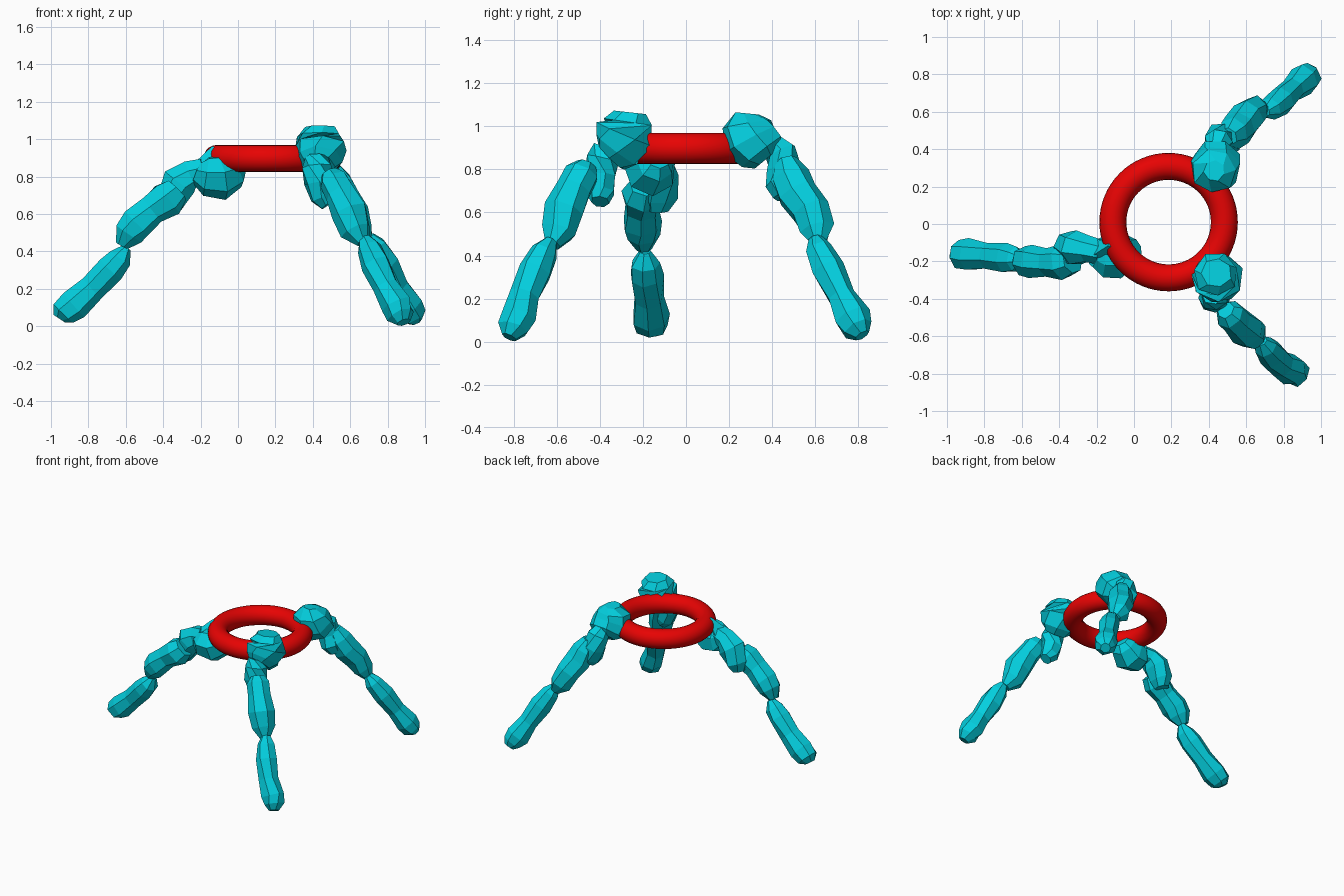
import bpy, bmesh, math, random
from mathutils import Vector

random.seed(4)


def material(name, rgb):
    m = bpy.data.materials.new(name)
    m.diffuse_color = (*rgb, 1)
    return m


TEAL = material("teal", (0.001, 0.62, 0.73))
RED = material("red", (0.8, 0.001, 0.001))


def lump_chain(name, pts, sides=7, rough=0.08):
    """Faceted, slightly uneven tube through (x, y, z, radius) points with blunt ends."""
    P = [Vector(p[:3]) for p in pts]
    R = [p[3] for p in pts]
    bm = bmesh.new()
    rings = []
    for i, p in enumerate(P):
        t = (P[min(i + 1, len(P) - 1)] - P[max(i - 1, 0)]).normalized()
        u = t.cross(Vector((0.1, 0.2, 1))).normalized()
        v = t.cross(u)
        ring = []
        for k in range(sides):
            a = 2 * math.pi * k / sides
            r = R[i] * (1.06 + random.uniform(-rough, rough))
            ring.append(bm.verts.new(p + (u * math.cos(a) + v * math.sin(a)) * r))
        rings.append(ring)
    for a, b in zip(rings, rings[1:]):
        for k in range(sides):
            j = (k + 1) % sides
            bm.faces.new((a[k], a[j], b[j], b[k]))
    bm.faces.new(rings[0][::-1])
    bm.faces.new(rings[-1])
    bmesh.ops.recalc_face_normals(bm, faces=bm.faces)
    me = bpy.data.meshes.new(name)
    bm.to_mesh(me)
    bm.free()
    me.materials.append(TEAL)
    ob = bpy.data.objects.new(name, me)
    bpy.context.collection.objects.link(ob)


# Ring seat
bpy.ops.mesh.primitive_torus_add(location=(0.185, 0.01, 0.897), major_radius=0.298,
                                 minor_radius=0.072, major_segments=64, minor_segments=20)
ring = bpy.context.object
ring.name = "ring"
ring.data.materials.append(RED)
bpy.ops.object.shade_smooth()

# Left leg
lump_chain("left_foot", [(-.955, -.16, .04, .035), (-.935, -.16, .07, .073), (-.88, -.165, .118, .082),
                         (-.78, -.17, .205, .068), (-.68, -.185, .305, .074), (-.63, -.19, .365, .062),
                         (-.595, -.19, .42, .025)])
lump_chain("left_shin", [(-.62, -.195, .43, .035), (-.585, -.2, .495, .078), (-.54, -.2, .55, .088),
                         (-.46, -.205, .62, .078), (-.38, -.2, .68, .09), (-.33, -.19, .73, .07)])
lump_chain("left_thigh", [(-.37, -.125, .61, .05), (-.355, -.125, .67, .08), (-.31, -.13, .77, .095),
                          (-.25, -.135, .815, .07), (-.18, -.15, .83, .065)])
lump_chain("left_shoulder", [(-.22, -.165, .82, .06), (-.17, -.17, .80, .105), (-.09, -.165, .8, .115),
                             (-.02, -.14, .83, .085), (.01, -.13, .85, .05)])
lump_chain("left_spike", [(-.17, -.15, .84, .07), (-.125, -.11, .955, .015)], 4)

# Front right leg
lump_chain("front_foot", [(.885, -.82, .02, .035), (.87, -.80, .06, .07), (.845, -.782, .115, .078),
                          (.79, -.755, .215, .067), (.735, -.7, .33, .074), (.70, -.655, .42, .06),
                          (.68, -.625, .47, .03)])
lump_chain("front_shin", [(.67, -.62, .45, .035), (.63, -.59, .51, .078), (.595, -.565, .61, .092),
                          (.55, -.515, .71, .08), (.51, -.48, .78, .075), (.49, -.46, .82, .045)])
lump_chain("front_thigh", [(.48, -.40, .65, .04), (.45, -.395, .69, .065), (.43, -.40, .77, .075),
                           (.42, -.39, .85, .075), (.42, -.37, .90, .06)])
lump_chain("front_shoulder", [(.43, -.35, .86, .08), (.435, -.32, .89, .115), (.44, -.275, .96, .135),
                              (.44, -.265, 1.02, .115), (.44, -.26, 1.065, .075)])

# Back right leg
lump_chain("back_foot", [(.95, .82, .03, .035), (.935, .80, .062, .068), (.905, .772, .11, .08),
                         (.85, .72, .212, .065), (.785, .66, .335, .072), (.73, .615, .43, .058),
                         (.70, .60, .48, .03)])
lump_chain("back_shin", [(.69, .62, .46, .035), (.65, .61, .52, .075), (.61, .575, .61, .085),
                         (.565, .515, .69, .085), (.53, .485, .77, .08), (.50, .465, .84, .05)])
lump_chain("back_thigh", [(.52, .46, .67, .05), (.50, .455, .72, .08), (.465, .46, .8, .08),
                          (.45, .44, .88, .07), (.44, .40, .92, .05)])
lump_chain("back_shoulder", [(.44, .375, .85, .07), (.44, .35, .88, .115), (.435, .305, .94, .13),
                             (.43, .28, 1.01, .11), (.43, .285, 1.06, .055)])
